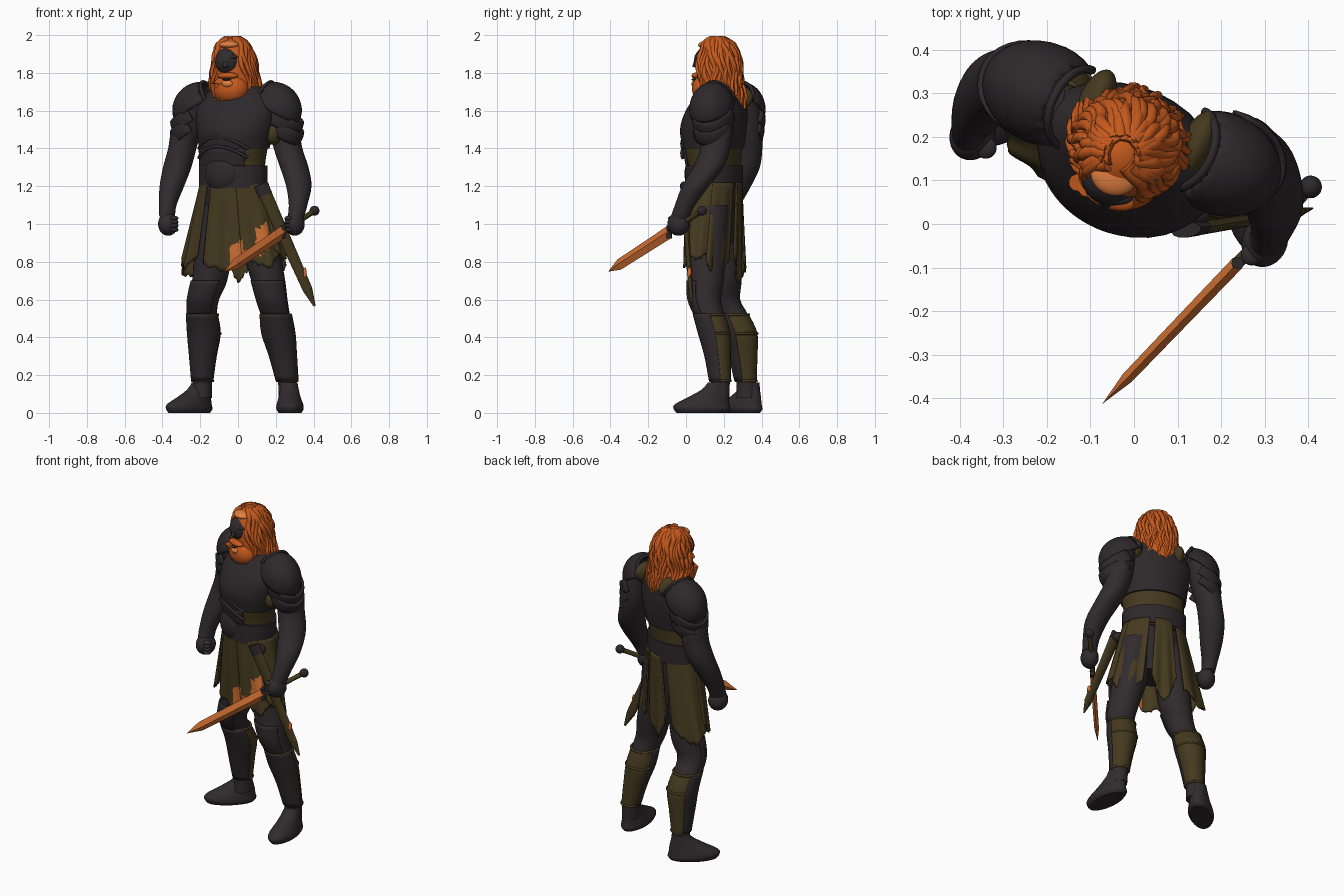
import bpy, bmesh, random
from math import sin, cos, pi, radians, tau
from mathutils import Matrix, Vector

random.seed(4)
cube = bpy.data.objects.get("Cube")
if cube:
    bpy.data.objects.remove(cube, do_unlink=True)


def material(name, *rgb):
    mat = bpy.data.materials.new(name)
    mat.use_nodes = True
    mat.diffuse_color = (*rgb, 1)
    mat.node_tree.nodes["Principled BSDF"].inputs["Base Color"].default_value = (*rgb, 1)
    return mat


ARMOUR = material("dark armour", .027, .021, .023)
SKIN = material("dark skin", .03, .024, .026)
CLOTH = material("olive cloth", .06, .042, .014)
HAIR = material("copper hair", .56, .1, .012)
LIGHT = material("light copper", .75, .21, .05)
BLADE = material("copper blade", .62, .16, .033)


def finish(bm, name, mat, thick=0.0):
    """Turn a bmesh into a smooth shaded object."""
    bmesh.ops.recalc_face_normals(bm, faces=bm.faces)
    mesh = bpy.data.meshes.new(name)
    bm.to_mesh(mesh)
    bm.free()
    mesh.materials.append(mat)
    mesh.shade_smooth()
    mesh.set_sharp_from_angle(angle=radians(42))
    obj = bpy.data.objects.new(name, mesh)
    bpy.context.collection.objects.link(obj)
    if thick:
        obj.modifiers.new("thickness", "SOLIDIFY").thickness = thick
    return obj


def smooth(rows, steps=4):
    """Pass a smooth spline through rows of numbers."""
    p = [rows[0], *rows, rows[-1]]
    out = []
    for i in range(len(rows) - 1):
        for t in (s / steps for s in range(steps)):
            out.append([.5 * (2 * b + (c - a) * t + (2 * a - 5 * b + 4 * c - d) * t * t
                              + (3 * b - a - 3 * c + d) * t ** 3)
                        for a, b, c, d in zip(*p[i:i + 4])])
    return out + [rows[-1]]


def ring_point(row, angle, turn=0, grow=0):
    x, y, z, rx, ry = row
    offset = Vector((cos(angle) * (rx + grow), sin(angle) * (ry + grow), 0))
    return Vector((x, y, z)) + Matrix.Rotation(radians(turn), 3, "Z") @ offset


def skin_grid(bm, rings, closed):
    n = len(rings[0])
    for a, b in zip(rings, rings[1:]):
        for i in range(n if closed else n - 1):
            j = (i + 1) % n
            bm.faces.new((a[i], a[j], b[j], b[i]))


def loft(name, rows, mat, turn=0, grow=0, arc=None):
    """Level ellipses (x, y, z, rx, ry) skinned into a body or an open plate."""
    bm = bmesh.new()
    n = 32
    start, end = arc or (0, 360)
    angles = [radians(start + (end - start) * i / n) for i in range(n + bool(arc))]
    rings = [[bm.verts.new(ring_point(r, a, turn, grow)) for a in angles] for r in smooth(rows)]
    skin_grid(bm, rings, not arc)
    if not arc:
        bm.faces.new(rings[0])
        bm.faces.new(rings[-1])
    return finish(bm, name, mat, .012 if arc else 0)


def ball(name, centre, radii, mat, turn=0, tilt=0, keep=None):
    """Ellipsoid; keep is a rule on the unit sphere that leaves an open shell."""
    bm = bmesh.new()
    bmesh.ops.create_uvsphere(bm, u_segments=32, v_segments=24, radius=1)
    if keep:
        lost = [v for v in bm.verts if not keep(v.co)]
        bmesh.ops.delete(bm, geom=lost, context="VERTS")
    bm.transform(Matrix.Translation(centre) @ Matrix.Rotation(radians(turn), 4, "Z")
                 @ Matrix.Rotation(radians(tilt), 4, "Y") @ Matrix.Diagonal((*radii, 1)))
    return finish(bm, name, mat, .014 if keep else 0)


def rod(name, a, b, r1, r2, mat, sides=16, flat=1.0):
    a, b = Vector(a), Vector(b)
    bm = bmesh.new()
    bmesh.ops.create_cone(bm, cap_ends=True, segments=sides, radius1=r1, radius2=r2,
                          depth=(b - a).length)
    turn = (b - a).to_track_quat("Z", "Y").to_matrix().to_4x4()
    bm.transform(Matrix.Translation((a + b) / 2) @ turn @ Matrix.Diagonal((flat, 1, 1, 1)))
    return finish(bm, name, mat)


def tube(name, points, radius, mat, taper=False):
    curve = bpy.data.curves.new(name, "CURVE")
    curve.dimensions = "3D"
    curve.bevel_depth, curve.bevel_resolution = radius, 2
    curve.use_fill_caps = True
    spline = curve.splines.new("POLY")
    spline.points.add(len(points) - 1)
    for i, (p, co) in enumerate(zip(spline.points, points)):
        p.co = (*co, 1)
        p.radius = 1.1 - .7 * i / len(points) if taper else 1
    curve.materials.append(mat)
    bpy.context.collection.objects.link(bpy.data.objects.new(name, curve))


# Torso: cloth tunic, cuirass, belly plates and belt
TURN = -24
torso = [(-.025, .15, 1.18, .18, .135), (-.025, .15, 1.3, .175, .13), (-.02, .145, 1.4, .182, .146),
         (-.015, .145, 1.5, .2, .16), (-.01, .162, 1.6, .21, .14), (0, .185, 1.69, .165, .1),
         (0, .19, 1.75, .085, .075), (-.01, .18, 1.82, .07, .07)]
loft("tunic", torso, CLOTH, TURN)
loft("cuirass", [*torso[2:6], (0, .185, 1.74, .1, .08)], ARMOUR, TURN, .01)
loft("belly_plate", torso[1:3], ARMOUR, TURN, .012, (195, 308))
loft("belt", [(-.025, .15, z, .18, .136) for z in (1.19, 1.22, 1.28, 1.31)], ARMOUR, TURN, .008)
ball("belly_boss", (-.08, .06, 1.265), (.1, .06, .1), ARMOUR, TURN)
for level in range(2):
    arch = []
    for i in range(25):
        u = i / 24 * 2 - 1
        row = (-.02, .145, 1.35 + .05 * level + .06 * cos(u * pi / 2), .187, .15)
        arch.append(ring_point(row, radians(262 + 50 * u), TURN, .01))
    tube("cuirass_ridge", arch, .009, ARMOUR)

# Arms, fists and layered shoulder plates
left_arm = [(.215, .16, 1.66, .07, .08), (.245, .165, 1.5, .078, .085), (.265, .155, 1.4, .075, .08),
            (.298, .118, 1.3, .074, .082), (.322, .05, 1.2, .066, .072), (.318, -.005, 1.1, .048, .055),
            (.305, -.035, 1.03, .042, .05)]
right_arm = [(-.23, .3, 1.66, .07, .08), (-.272, .32, 1.5, .08, .085), (-.295, .325, 1.4, .074, .08),
             (-.322, .312, 1.3, .074, .08), (-.35, .275, 1.2, .064, .07), (-.372, .235, 1.1, .045, .055),
             (-.375, .215, 1.04, .04, .05)]
for side, sign, arm, hand, shoulder, strap in (
        ("left", 1, left_arm, (.3, -.04, 1), (.195, .14), (.145, .18, 1.67)),
        ("right", -1, right_arm, (-.37, .205, 1), (-.205, .298), (-.09, .275, 1.67))):
    loft(side + "_arm", arm, SKIN, TURN)
    ball(side + "_fist", hand, (.052, .06, .062), SKIN, TURN)
    for k in range(4):
        finger = Vector(hand) + Vector((-sign * .03, -.03, .03 - .02 * k))
        ball(side + "_finger", finger, (.025, .025, .013), SKIN, TURN)
    ball(side + "_shoulder_strap", strap, (.04, .085, .065), CLOTH, TURN)
    radii = (.15, .118, .14)
    ball(side + "_shoulder_plate", (*shoulder, 1.61), radii, ARMOUR, TURN, sign * 30,
         lambda c: c.z > -.1 and sign * c.x > -.62)
    for k in range(2):
        centre = (shoulder[0] + sign * (.024 + .008 * k), shoulder[1] + .008, 1.56 - .055 * k)
        ball(side + "_arm_plate", centre, (.138 - .008 * k, .112 - .006 * k, .12), ARMOUR, TURN,
             sign * 30, lambda c: -.3 < c.z < .5 and sign * c.x > -.35)
    # Raised rim along the neck edge of the plate
    rim = Matrix.Rotation(radians(TURN), 3, "Z") @ Matrix.Rotation(radians(sign * 30), 3, "Y")
    tube(side + "_plate_rim", [Vector((*shoulder, 1.61)) + rim @ Vector(
        (-sign * .6 * radii[0], .8 * radii[1] * cos(a * pi / 16), .8 * radii[2] * sin(a * pi / 16)))
        for a in range(17)], .01, ARMOUR)
ball("armpit_cloth", (.185, .085, 1.48), (.045, .05, .06), CLOTH, TURN)

# Legs with cloth gaiters at the back and dark greaves in front
loft("hips", [(-.02, .15, 1.22, .165, .12), (-.015, .15, 1.05, .17, .115), (-.01, .15, .9, .15, .1)],
     ARMOUR, -20)
left_leg = [(.1, .13, 1.1, .09, .1), (.12, .115, .88, .1, .1), (.16, .105, .7, .09, .095),
            (.18, .1, .6, .082, .085), (.2, .125, .52, .075, .078), (.214, .152, .42, .08, .078),
            (.238, .17, .3, .064, .062), (.26, .182, .17, .05, .05), (.265, .175, .08, .05, .055)]
right_leg = [(-.12, .18, 1.1, .09, .1), (-.13, .19, .88, .1, .1), (-.15, .2, .7, .092, .095),
             (-.182, .205, .6, .082, .082), (-.188, .25, .52, .076, .08), (-.178, .29, .42, .08, .085),
             (-.183, .305, .3, .064, .07), (-.187, .318, .17, .05, .052), (-.19, .318, .08, .05, .055)]
foot_rows = [(0, 0, .06, .135), (0, .02, .072, .15), (0, .045, .07, .145), (-.035, .085, .058, .105),
             (-.065, .125, .05, .065), (-.078, .16, .044, .048)]
for side, leg, turn, foot, heading in (("left", left_leg, -8, (.275, .085), 3),
                                       ("right", right_leg, -32, (-.258, .292), -49)):
    loft(side + "_leg", leg, SKIN, turn)
    loft(side + "_gaiter", leg[4:8], CLOTH, turn, .005)
    loft(side + "_greave", leg[4:8], ARMOUR, turn, .011, (170, 370))
    loft(side + "_knee_plate", leg[2:5], ARMOUR, turn, .008, (205, 335))
    for row in (leg[4], leg[5], leg[7]):
        loop = [ring_point(row, tau * i / 32, turn, .004) for i in range(33)]
        tube(side + "_gaiter_band", loop, .007, CLOTH)
    ahead = Vector((sin(radians(heading)), -cos(radians(heading))))
    loft(side + "_foot", [(foot[0] + ahead.x * d, foot[1] + ahead.y * d, z, w, l)
                          for d, z, w, l in foot_rows], SKIN, heading)


def panel(name, start, end, hem, point):
    """Hanging skirt panel with a torn, pointed hem and copper patches by the blade."""
    bm = bmesh.new()
    n = 20
    hems = [hem + point * abs(2 * i / n - 1) ** 1.5 + random.uniform(0, .025) for i in range(n + 1)]
    rings = []
    for j in range(n + 1):
        ring = []
        for i in range(n + 1):
            z = 1.22 + (hems[i] - 1.22) * j / n
            flare = (1.22 - z) / .45
            row = (-.02, .15, z, .185 + .115 * flare, .145 - .01 * flare)
            angle = radians(start + (end - start) * i / n)
            fold = .007 * sin(i / n * tau * 2) * flare
            ring.append(bm.verts.new(ring_point(row, angle, -20, fold)))
        rings.append(ring)
    skin_grid(bm, rings, False)
    obj = finish(bm, name, CLOTH, .01)
    obj.data.materials.append(BLADE)
    for face in obj.data.polygons:
        x, y, z = face.center
        gap = z - .8 - .7 * x + random.uniform(-.015, .015)
        limit = .1 if abs(x - .06) > .035 else .02
        face.material_index = int(y < .1 and -.04 < x < .16 and -.03 < gap < limit)


panel("front_panel", 243, 289, .74, .05)
panel("right_front_panel", 184, 232, .75, .08)
panel("left_front_panel", 288, 342, .76, .07)
panel("left_side_panel", 335, 388, .8, .05)
panel("left_back_panel", 22, 68, .71, .09)
panel("back_panel", 78, 110, .68, .16)
panel("right_back_panel", 120, 190, .71, .07)

# Head: face, beard and flowing hair
HEAD = -18
hair = [(-.03, .16, 1.987, .006, .006), (-.028, .16, 1.98, .03, .035), (-.025, .165, 1.95, .075, .082),
        (-.02, .17, 1.89, .101, .11), (-.018, .175, 1.82, .117, .116), (-.014, .18, 1.75, .131, .114),
        (-.008, .205, 1.68, .132, .105), (-.004, .225, 1.61, .1, .085)]
loft("hair", hair, HAIR, HEAD)
strand_path = smooth(hair[1:], 3)
for k in range(36):
    base, phase = radians(-47 + 274 * k / 35), random.uniform(0, tau)
    lock = [ring_point(r, base + .12 * sin(i * .7 + phase), HEAD, .006 * sin(i + phase))
            for i, r in enumerate(strand_path)]
    tube("hair_lock", lock[:random.randint(16, 19)], .015, HAIR, True)
ball("face", (-.052, .112, 1.862), (.07, .07, .076), SKIN, HEAD)
ball("brow", (-.052, .075, 1.885), (.052, .028, .016), SKIN, HEAD)
rod("nose", (-.063, .056, 1.885), (-.066, .047, 1.83), .008, .014, SKIN)
ball("forehead_hair", (-.045, .115, 1.948), (.055, .05, .022), LIGHT, HEAD)
ball("beard", (-.04, .105, 1.715), (.098, .07, .08), HAIR, HEAD)
ball("moustache", (-.055, .06, 1.785), (.058, .026, .018), HAIR, HEAD)
ball("mouth", (-.06, .043, 1.765), (.022, .012, .007), SKIN, HEAD)
ball("lower_lip_beard", (-.056, .05, 1.742), (.03, .02, .02), LIGHT, HEAD)
for k in range(9):
    u = k / 4 - 1
    top = Vector((-.045 + .085 * u, .065 + .03 * u * u, 1.745))
    rod("beard_lock", top, top + Vector((.005, .008, -.105 + .03 * u * u)), .02, .006, HAIR, 10)

# Sword held in the left hand, along one line from tip to pommel
tip, pommel = Vector((-.073, -.413, .747)), Vector((.405, .085, 1.07))
neck, guard = tip.lerp(pommel, .12), tip.lerp(pommel, .65)
rod("blade", guard, neck, .035, .03, BLADE, 4, .45)
rod("blade_tip", neck, tip, .03, 0, BLADE, 4, .45)
rod("grip", guard, pommel, .014, .014, CLOTH)
rod("guard", guard - Vector((0, 0, .035)), guard + Vector((0, 0, .035)), .014, .014, ARMOUR)
ball("pommel", pommel, (.026, .026, .026), ARMOUR)

# Scabbard and pouch on the left hip
rod("scabbard", (.135, -.012, 1.18), (.37, .025, .65), .036, .026, CLOTH, 12, .45)
rod("scabbard_tip", (.37, .025, .65), (.406, .035, .565), .026, .006, CLOTH, 12, .45)
rod("scabbard_mouth", (.12, -.014, 1.21), (.145, -.01, 1.155), .038, .038, ARMOUR, 12, .45)
ball("scabbard_stud", (.354, .018, .74), (.01, .012, .03), BLADE)
ball("pouch", (.13, .03, 1.17), (.045, .03, .03), ARMOUR, TURN)
